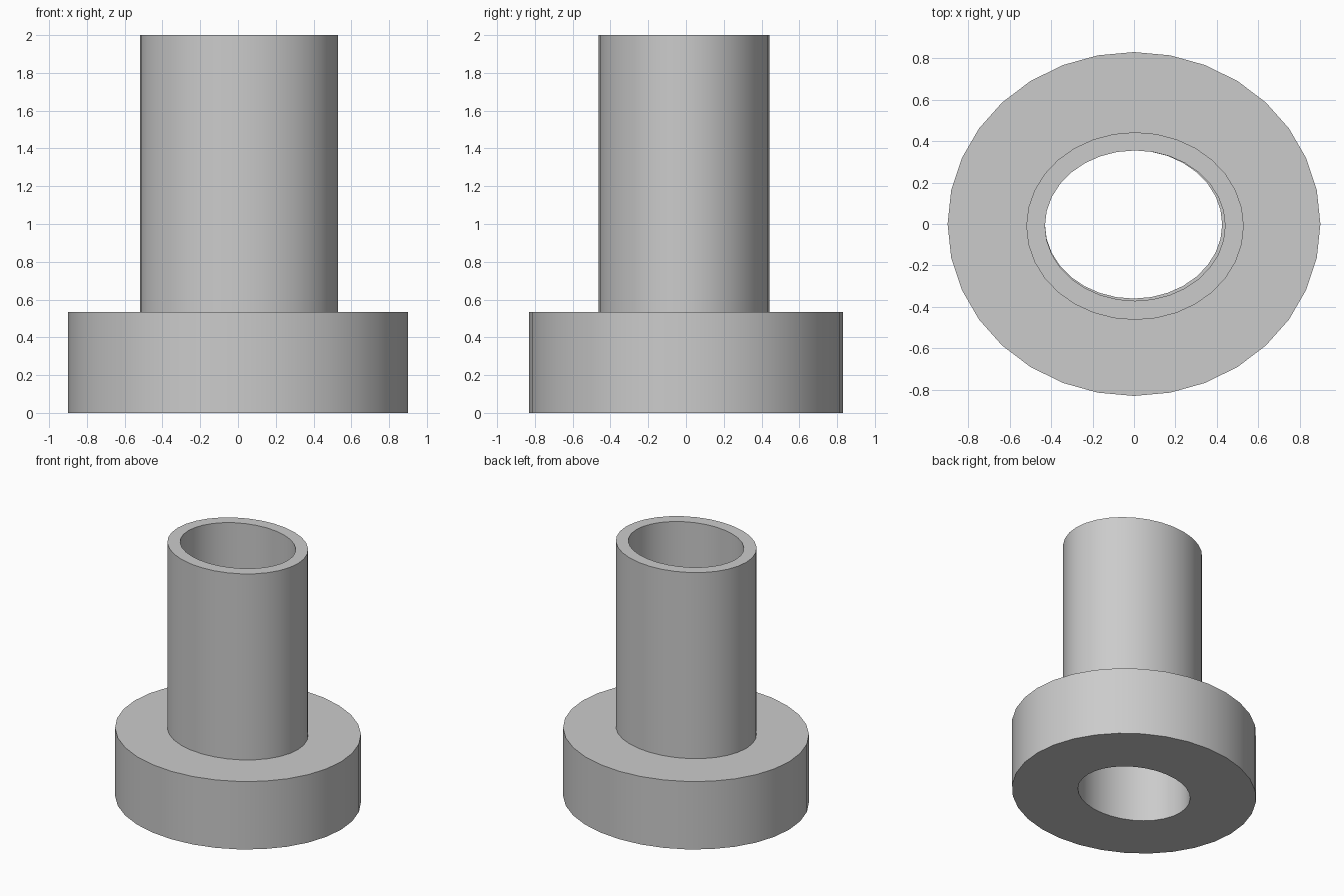
import bpy
import bmesh
from math import cos, sin, tau, radians

cube = bpy.data.objects.get("Cube")
if cube:
    bpy.data.objects.remove(cube, do_unlink=True)

SIDES = 32

grey = bpy.data.materials.new("plain grey")
grey.use_nodes = True
colour = (0.6, 0.6, 0.6, 1)
grey.diffuse_color = colour
grey.node_tree.nodes["Principled BSDF"].inputs["Base Color"].default_value = colour


def hollow_ellipse(name, outer, inner, bottom, top):
    """Elliptical ring; outer and inner are (centre x, centre y, radius x, radius y)."""
    bm = bmesh.new()
    loops = []
    for (cx, cy, rx, ry), z in ((outer, bottom), (outer, top), (inner, top), (inner, bottom)):
        loops.append([bm.verts.new((cx + rx * cos(tau * i / SIDES),
                                    cy + ry * sin(tau * i / SIDES), z))
                      for i in range(SIDES)])
    for k in range(4):
        a, b = loops[k], loops[(k + 1) % 4]
        for i in range(SIDES):
            j = (i + 1) % SIDES
            bm.faces.new((a[i], a[j], b[j], b[i]))
    bmesh.ops.recalc_face_normals(bm, faces=bm.faces)
    mesh = bpy.data.meshes.new(name)
    bm.to_mesh(mesh)
    bm.free()
    mesh.materials.append(grey)
    obj = bpy.data.objects.new(name, mesh)
    bpy.context.collection.objects.link(obj)
    bpy.ops.object.select_all(action="DESELECT")
    obj.select_set(True)
    bpy.context.view_layer.objects.active = obj
    bpy.ops.object.shade_smooth_by_angle(angle=radians(30))


# Wide flange at the bottom
hollow_ellipse("base_flange", (0, 0, 0.90, 0.83), (-0.002, -0.002, 0.428, 0.358), 0, 0.535)

# Tall tube standing on the flange
hollow_ellipse("upper_tube", (0.005, -0.01, 0.525, 0.453), (0.005, -0.008, 0.435, 0.363), 0.535, 2)
